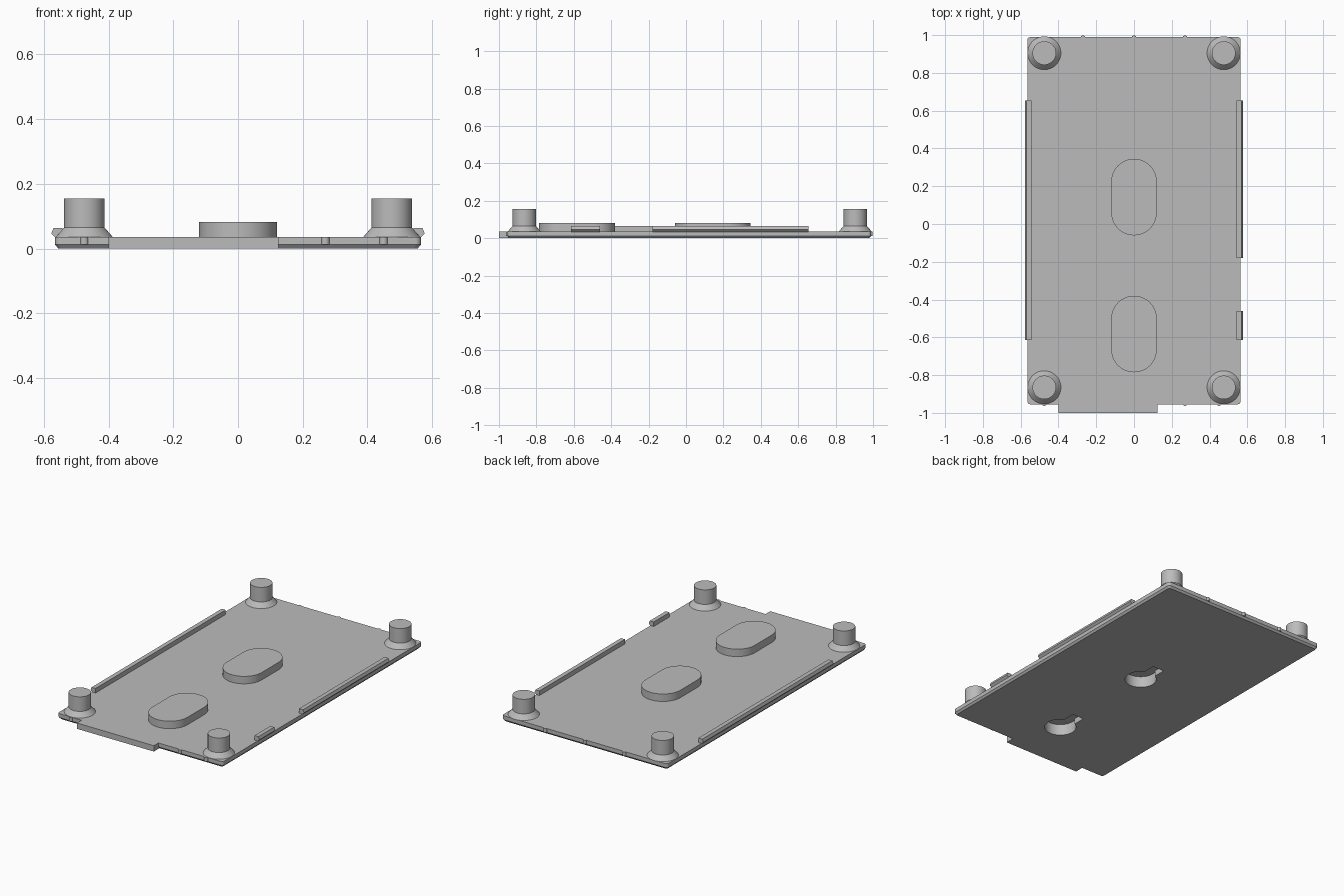
import bpy, bmesh, math
from mathutils import Vector

cube = bpy.data.objects.get("Cube")
if cube:
    bpy.data.objects.remove(cube, do_unlink=True)

grey = bpy.data.materials.new("plain grey")
grey.use_nodes = True
colour = (0.5, 0.5, 0.5, 1)
grey.diffuse_color = colour
grey.node_tree.nodes["Principled BSDF"].inputs["Base Color"].default_value = colour

PLATE_TOP = 0.036
BACK, FRONT, HALF_W = 0.99, -0.955, 0.565


def loft(name, rings, smooth=True):
    """Closed solid through a list of matching rings of points."""
    bm = bmesh.new()
    loops = [[bm.verts.new(p) for p in ring] for ring in rings]
    n = len(loops[0])
    for low, high in zip(loops, loops[1:]):
        for i in range(n):
            j = (i + 1) % n
            bm.faces.new((low[i], low[j], high[j], high[i]))
    bm.faces.new(loops[0][::-1])
    bm.faces.new(loops[-1])
    bmesh.ops.recalc_face_normals(bm, faces=bm.faces)
    mesh = bpy.data.meshes.new(name)
    bm.to_mesh(mesh)
    bm.free()
    mesh.materials.append(grey)
    obj = bpy.data.objects.new(name, mesh)
    bpy.context.collection.objects.link(obj)
    if smooth:
        shade(obj)
    return obj


def activate(obj):
    bpy.ops.object.select_all(action='DESELECT')
    obj.select_set(True)
    bpy.context.view_layer.objects.active = obj


def shade(obj):
    activate(obj)
    bpy.ops.object.shade_smooth_by_angle(angle=math.radians(30))


def rounded(x0, x1, y0, y1, r, z, steps=8):
    """Outline of a rounded rectangle at height z."""
    pts = []
    corners = [(x1 - r, y1 - r), (x0 + r, y1 - r), (x0 + r, y0 + r), (x1 - r, y0 + r)]
    for k, (cx, cy) in enumerate(corners):
        for i in range(steps + 1):
            a = (k + i / steps) * math.pi / 2
            pts.append((cx + r * math.cos(a), cy + r * math.sin(a), z))
    return pts


def circle(x, y, r, z, n=48):
    return [(x + r * math.cos(math.tau * i / n), y + r * math.sin(math.tau * i / n), z)
            for i in range(n)]


def box(name, x0, x1, y0, y1, z0, z1):
    return loft(name, [[(x0, y0, z), (x1, y0, z), (x1, y1, z), (x0, y1, z)]
                       for z in (z0, z1)], False)


def stadium(name, y0, y1, r, z0, z1):
    # slightly under the full radius so the straight sides keep clean corners
    return loft(name, [rounded(-r, r, y0, y1, r * 0.999, z, 16) for z in (z0, z1)])


def cut(obj, cutter):
    cutter.hide_render = True
    mod = obj.modifiers.new("cut", 'BOOLEAN')
    mod.operation = 'DIFFERENCE'
    mod.solver = 'EXACT'
    mod.object = cutter
    activate(obj)
    bpy.ops.object.modifier_apply(modifier=mod.name)
    bpy.data.objects.remove(cutter, do_unlink=True)


# Base plate with a chamfered lower edge
c = 0.01
plate = loft("base_plate", [
    rounded(-HALF_W + c, HALF_W - c, FRONT + c, BACK - c, 0.012, 0),
    rounded(-HALF_W, HALF_W, FRONT, BACK, 0.018, 0.012),
    rounded(-HALF_W, HALF_W, FRONT, BACK, 0.018, PLATE_TOP)], False)

# Hanger pads, hollow below, with a keyhole through the plate
HOLE_R, WALL = 0.091, 0.029
for label, y0 in (("rear", -0.06), ("front", -0.785)):
    y1 = y0 + 0.405
    pad = stadium(label + "_hanger_pad", y0, y1, HOLE_R + WALL, PLATE_TOP, 0.082)
    cut(pad, stadium("cavity", y0 + WALL, y1 - WALL, HOLE_R, 0.02, 0.07))
    shade(pad)
    hole_y = y0 + WALL + HOLE_R
    cut(plate, loft("round_hole", [circle(0, hole_y, HOLE_R, z) for z in (-0.02, 0.06)]))
    cut(plate, box("slot", -0.039, 0.039, hole_y, y1 - 0.125, -0.02, 0.06))
shade(plate)

# Front tab
box("front_tab", -0.40, 0.125, -1.0, FRONT + 0.02, 0, PLATE_TOP)

# Corner posts with flared feet
for side, x in (("right", -0.475), ("left", 0.475)):
    for end, y in (("front", -0.865), ("back", 0.905)):
        loft(f"{end}_{side}_post", [circle(x, y, r, z) for r, z in (
            (0.088, PLATE_TOP), (0.0625, 0.065), (0.0625, 0.155))])

# Snap rails along the long edges
profile = [(0.543, 0.034), (0.565, 0.034), (0.577, 0.046), (0.570, 0.064), (0.543, 0.064)]
for name, s, y0, y1 in (("right_rail", -1, -0.615, 0.655),
                        ("left_long_rail", 1, -0.18, 0.655),
                        ("left_short_rail", 1, -0.615, -0.46)):
    loft(name, [[(s * x, y, z) for x, z in profile] for y in (y0, y1)], False)

# Small locating bumps on the end edges
for end, y, places in (("back", BACK - 0.005, (-0.27, 0, 0.27)),
                       ("front", FRONT + 0.005, (-0.475, 0.27, 0.45))):
    for i, x in enumerate(places):
        loft(f"{end}_bump_{i + 1}", [circle(x, y, 0.013, z, 16) for z in (0.012, PLATE_TOP)])
